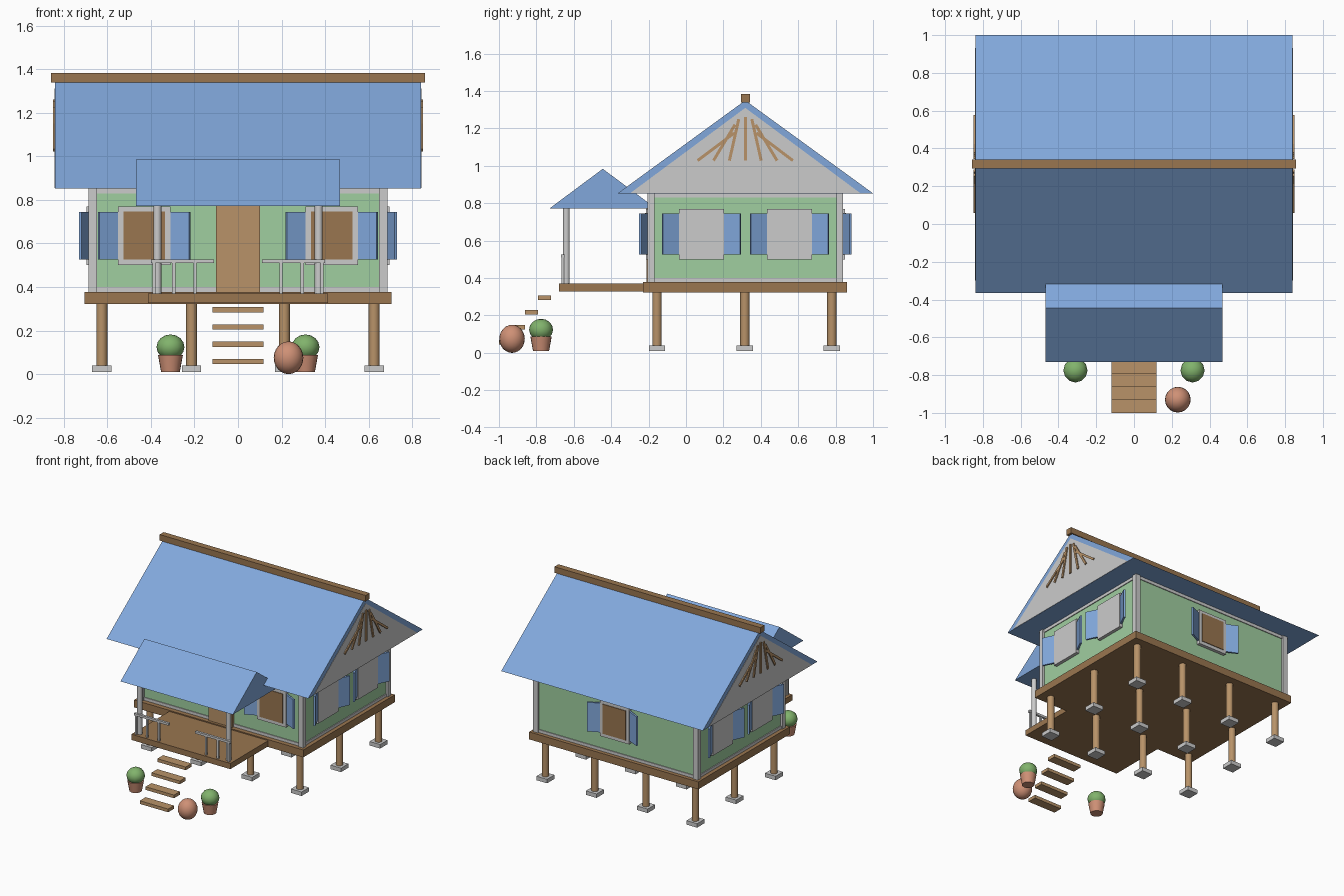
import bpy, bmesh, math
from mathutils import Matrix, Vector

if "Cube" in bpy.data.objects:
    bpy.data.objects.remove(bpy.data.objects["Cube"])

COL = {
    "blue": (0.22, 0.39, 0.71), "green": (0.35, 0.62, 0.35), "brown": (0.32, 0.18, 0.08),
    "tan": (0.48, 0.29, 0.14), "clay": (0.62, 0.28, 0.18), "leaf": (0.22, 0.45, 0.15),
}
MATS = {}
for key, c in COL.items():
    MATS[key] = bpy.data.materials.new(key)
    MATS[key].diffuse_color = (*c, 1)


def finish(name, bm, col=None, mat=None, smooth=False):
    if mat is not None:
        bm.transform(mat)
    bmesh.ops.recalc_face_normals(bm, faces=bm.faces)
    me = bpy.data.meshes.new(name)
    bm.to_mesh(me)
    bm.free()
    ob = bpy.data.objects.new(name, me)
    bpy.context.collection.objects.link(ob)
    if col:
        me.materials.append(MATS[col])
    if smooth:
        bpy.context.view_layer.objects.active = ob
        bpy.ops.object.select_all(action='DESELECT')
        ob.select_set(True)
        bpy.ops.object.shade_smooth_by_angle(angle=math.radians(40))
    return ob


def box(name, x, y, z, col=None, mat=None):
    """Box from (min, max) ranges."""
    bm = bmesh.new()
    bmesh.ops.create_cube(bm, size=1)
    size = [r[1] - r[0] for r in (x, y, z)]
    mid = [(r[0] + r[1]) / 2 for r in (x, y, z)]
    bm.transform(Matrix.Translation(mid) @ Matrix.Diagonal((*size, 1)))
    return finish(name, bm, col, mat)


def cyl(name, x, y, z, r1, r2, col=None, n=20):
    bm = bmesh.new()
    bmesh.ops.create_cone(bm, cap_ends=True, segments=n, radius1=r1, radius2=r2, depth=z[1] - z[0])
    return finish(name, bm, col, Matrix.Translation((x, y, (z[0] + z[1]) / 2)), True)


def ball(name, loc, r, rz, col, n):
    bm = bmesh.new()
    bmesh.ops.create_uvsphere(bm, u_segments=n, v_segments=n // 2 + 2, radius=1)
    return finish(name, bm, col, Matrix.Translation(loc) @ Matrix.Diagonal((r, r, rz, 1)), True)


def prism(name, profile, x0, x1, col=None):
    """Extrude a (y, z) profile along x."""
    bm = bmesh.new()
    f = bm.faces.new([bm.verts.new((x0, y, z)) for y, z in profile])
    ext = bmesh.ops.extrude_face_region(bm, geom=[f])
    bmesh.ops.translate(bm, vec=(x1 - x0, 0, 0),
                        verts=[v for v in ext["geom"] if isinstance(v, bmesh.types.BMVert)])
    return finish(name, bm, col)


# stilts on pads
for x in (-0.625, -0.213, 0.213, 0.625):
    for y in (-0.155, 0.315, 0.78):
        cyl("stilt", x, y, (0.035, 0.33), 0.025, 0.025, "tan")
        box("stilt_pad", (x - 0.044, x + 0.044), (y - 0.044, y + 0.044), (0.01, 0.04))

# floors
box("house_floor", (-0.705, 0.705), (-0.23, 0.86), (0.322, 0.378), "brown")
box("porch_floor", (-0.412, 0.412), (-0.68, -0.225), (0.327, 0.37), "brown")

# walls with corner posts and trim
box("walls", (-0.67, 0.67), (-0.19, 0.825), (0.37, 0.86), "green")
for x in (-0.667, 0.667):
    for y in (-0.187, 0.822):
        box("corner_post", (x - 0.02, x + 0.02), (y - 0.018, y + 0.018), (0.37, 0.86))
for nm, z in (("top_trim", (0.83, 0.86)), ("bottom_trim", (0.375, 0.4))):
    box(nm, (-0.676, 0.676), (-0.196, 0.831), z)

# main roof, gable panels and ridge beam
CY = 0.317
prism("main_roof", [(-0.365, 0.853), (1.0, 0.853), (CY, 1.35)], -0.84, 0.84, "blue")
box("ridge_beam", (-0.858, 0.858), (CY - 0.024, CY + 0.024), (1.338, 1.383), "brown")
for s in (-1, 1):
    prism("gable_panel", [(CY - 0.615, 0.854), (CY + 0.615, 0.854), (CY, 1.31)], s * 0.82, s * 0.842)
    # fan of slats: (top offset, top z, bottom offset)
    for t, zt, b in ((0, 1.26, 0), (0.035, 1.25, 0.085), (0.055, 1.22, 0.17), (0.06, 1.175, 0.255)):
        for m in ((-1, 1) if b else (1,)):
            p, q = Vector((CY + m * t, zt)), Vector((CY + m * b, 1.028))
            d = (p - q).normalized()
            w = Vector((-d.y, d.x)) * 0.008
            prism("gable_slat", [p - w, p + w, q + w, q - w], s * 0.835, s * 0.85, "tan")

# porch roof
prism("porch_roof", [(-0.73, 0.772), (-0.16, 0.772), (-0.445, 0.984)], -0.468, 0.468, "blue")

# porch posts and railings
for s in (-1, 1):
    cyl("porch_post", s * 0.37, -0.64, (0.365, 0.78), 0.018, 0.018)
    xs = sorted((s * 0.11, s * 0.4))
    box("porch_rail", xs, (-0.668, -0.65), (0.51, 0.527))
    for x in (0.197, 0.295, 0.385):
        box("baluster", (s * x - 0.007, s * x + 0.007), (-0.666, -0.652), (0.365, 0.515))

# door
box("door", (-0.1, 0.1), (-0.21, -0.18), (0.378, 0.8), "tan")


def window(loc, deg, pane):
    """Framed window with two half open shutters; local -y points out of the wall."""
    m = Matrix.Translation(loc) @ Matrix.Rotation(math.radians(deg), 4, 'Z')
    box("window_frame", (-0.12, 0.12), (-0.025, 0.01), (0.5, 0.77), None, m)
    if pane:
        box("window_pane", (-0.096, 0.096), (-0.03, 0), (0.525, 0.747), "brown", m)
    for s in (-1, 1):
        h = m @ Matrix.Translation((s * 0.118, -0.012, 0)) @ Matrix.Rotation(-s * math.radians(25), 4, 'Z')
        box("shutter", sorted((0, s * 0.1)), (-0.007, 0.007), (0.525, 0.745), "blue", h)


for s in (-1, 1):
    window((s * 0.43, -0.19, 0), 0, True)
    for y in (0.083, 0.553):
        window((s * 0.67, y, 0), s * 90, False)
window((0, 0.825, 0), 180, True)

# steps
for i in range(4):
    y, z = -0.722 - 0.0695 * i, 0.307 - 0.079 * i
    box("step", (-0.118, 0.118), (y - 0.0695, y), (z - 0.024, z), "tan")

# potted bushes and clay urn
for s in (-1, 1):
    cyl("pot", s * 0.31, -0.775, (0.01, 0.087), 0.043, 0.057, "clay")
    ball("bush", (s * 0.31, -0.775, 0.124), 0.064, 0.058, "leaf", 12)
ball("urn", (0.232, -0.93, 0.075), 0.068, 0.075, "clay", 20)

for m in bpy.data.materials:
    if m.users and not m.is_grease_pencil:
        m.use_nodes = True
        m.node_tree.nodes["Principled BSDF"].inputs["Base Color"].default_value = m.diffuse_color
